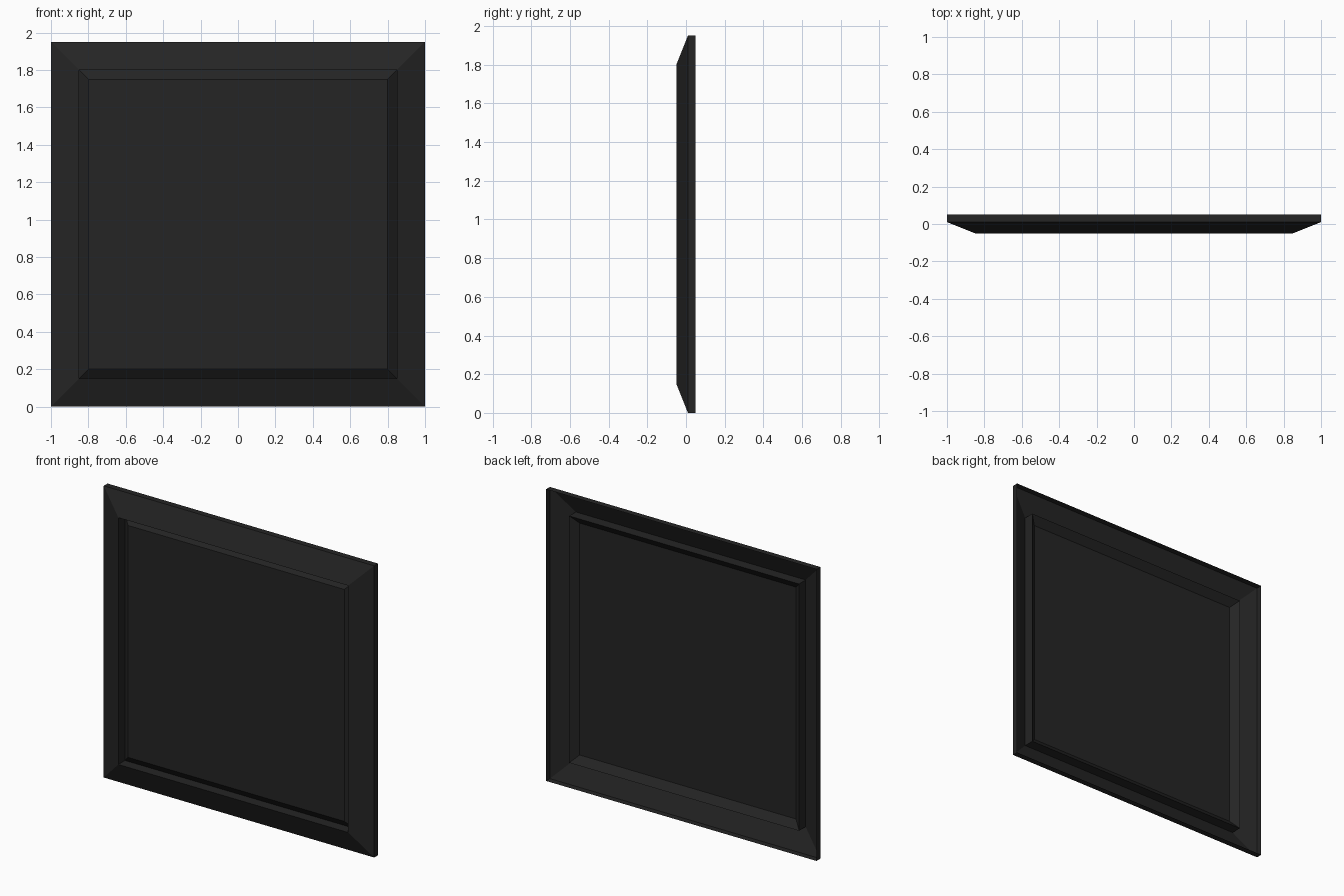
import bpy, bmesh

if "Cube" in bpy.data.objects:
    bpy.data.objects.remove(bpy.data.objects["Cube"])

WIDTH, HEIGHT = 2.0, 1.95

charcoal = bpy.data.materials.new("charcoal")
charcoal.diffuse_color = (0.018, 0.018, 0.018, 1)
charcoal.use_nodes = True
charcoal.node_tree.nodes["Principled BSDF"].inputs["Base Color"].default_value = charcoal.diffuse_color


def stepped_rings(name, profile, capped=False):
    """Thin open shell of nested rectangles; profile holds (inset, y) steps."""
    bm = bmesh.new()
    rings = []
    for inset, y in profile:
        x, low, high = WIDTH / 2 - inset, inset, HEIGHT - inset
        corners = ((-x, low), (x, low), (x, high), (-x, high))
        rings.append([bm.verts.new((cx, y, cz)) for cx, cz in corners])
    for outer, inner in zip(rings, rings[1:]):
        for i in range(4):
            j = (i + 1) % 4
            bm.faces.new((outer[i], outer[j], inner[j], inner[i]))
    if capped:
        bm.faces.new(rings[-1])
    mesh = bpy.data.meshes.new(name)
    bm.to_mesh(mesh)
    bm.free()
    mesh.materials.append(charcoal)
    obj = bpy.data.objects.new(name, mesh)
    bpy.context.collection.objects.link(obj)
    return obj


# Frame: side rim, sloped face, then the wall dropping back inside it
stepped_rings("bevelled_frame", [(0, 0.05), (0, 0.01), (0.15, -0.05), (0.15, 0.02)])

# Panel: sloped border rising forward to a flat centre
stepped_rings("raised_panel", [(0.15, 0.02), (0.20, -0.02)], capped=True)
